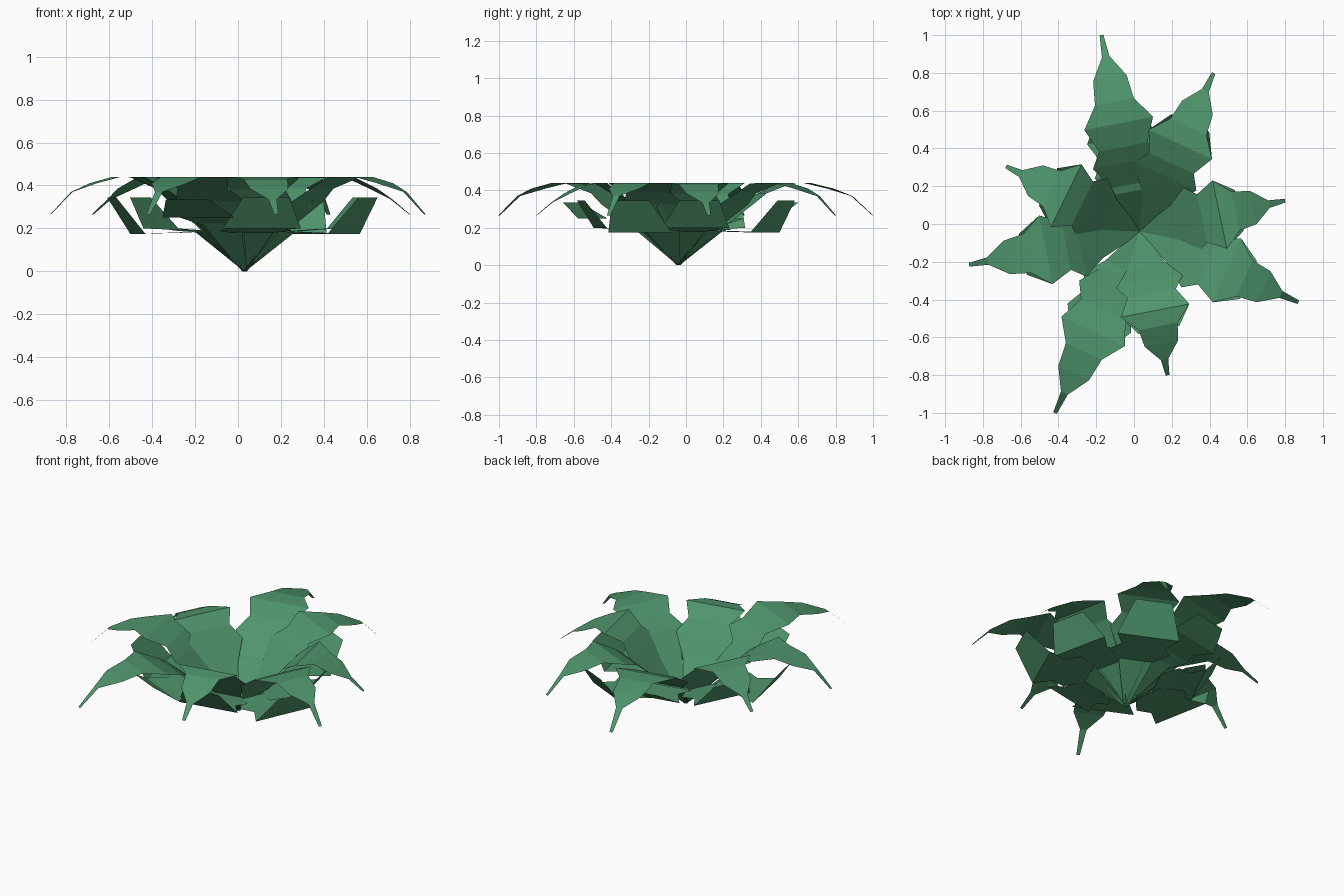
import bpy, bmesh, math

if "Cube" in bpy.data.objects:
    bpy.data.objects.remove(bpy.data.objects["Cube"])

green = bpy.data.materials.new("leaf_green")
green.diffuse_color = (0.078, 0.30, 0.15, 1)
green.use_nodes = True
green.node_tree.nodes["Principled BSDF"].inputs["Base Color"].default_value = green.diffuse_color

ROOT = (0.03, -0.04)

# Toothed outlines: fraction of leaf length, half width
OUTLINE = [(0.0, 0.012), (0.235, 0.10), (0.35, 0.18), (0.43, 0.13),
           (0.55, 0.185), (0.66, 0.105), (0.78, 0.09), (0.89, 0.02), (1.0, 0.01)]
UNDER_OUTLINE = OUTLINE[:5] + [(0.685, 0.11)]

# Heights at each outline station
ARCHED = [0, 0.22, 0.325, 0.385, 0.438, 0.44, 0.41, 0.37, 0.265]
SHORT = [0, 0.20, 0.31, 0.38, 0.44, 0.43, 0.385, 0.335, 0.265]
UNDER_LONG = [0, 0.21, 0.25, 0.25, 0.25, 0.335]
UNDER_MEDIUM = [0, 0.185, 0.18, 0.178, 0.175, 0.345]
UNDER_SHORT = [0, 0.18, 0.19, 0.195, 0.20, 0.345]


def leaf(name, angle, length, outline, heights):
    """A strip of flat faces running outward from the root."""
    a = math.radians(angle)
    ux, uy = math.cos(a), math.sin(a)
    bm = bmesh.new()
    rows = []
    for (f, w), z in zip(outline, heights):
        s = f * length
        rows.append([bm.verts.new((ROOT[0] + ux * s - uy * t,
                                   ROOT[1] + uy * s + ux * t, z))
                     for t in (-w, w)])
    for (r0, l0), (r1, l1) in zip(rows, rows[1:]):
        bm.faces.new((r0, r1, l1, l0))
    mesh = bpy.data.meshes.new(name)
    bm.to_mesh(mesh)
    bm.free()
    mesh.materials.append(green)
    obj = bpy.data.objects.new(name, mesh)
    bpy.context.collection.objects.link(obj)


# Long arching leaves, each with a small bent leaf beneath
for i, angle in enumerate([101, 245]):
    leaf(f"long_leaf_{i}", angle, 1.06, OUTLINE, ARCHED)
    leaf(f"long_under_leaf_{i}", angle, 0.92, UNDER_OUTLINE, UNDER_LONG)

# Medium arching leaves, each with a low bent leaf beneath
for i, (angle, length) in enumerate([(191, 0.92), (336, 0.92), (65, 0.926)]):
    leaf(f"medium_leaf_{i}", angle, length, OUTLINE, ARCHED)
    leaf(f"medium_under_leaf_{i}", angle, length, UNDER_OUTLINE, UNDER_MEDIUM)

# Short leaves that droop sooner, also with a low bent leaf beneath
for i, (angle, length) in enumerate([(154, 0.787), (281, 0.775), (12, 0.787)]):
    leaf(f"short_leaf_{i}", angle, length, OUTLINE, SHORT)
    leaf(f"short_under_leaf_{i}", angle, length, UNDER_OUTLINE, UNDER_SHORT)
